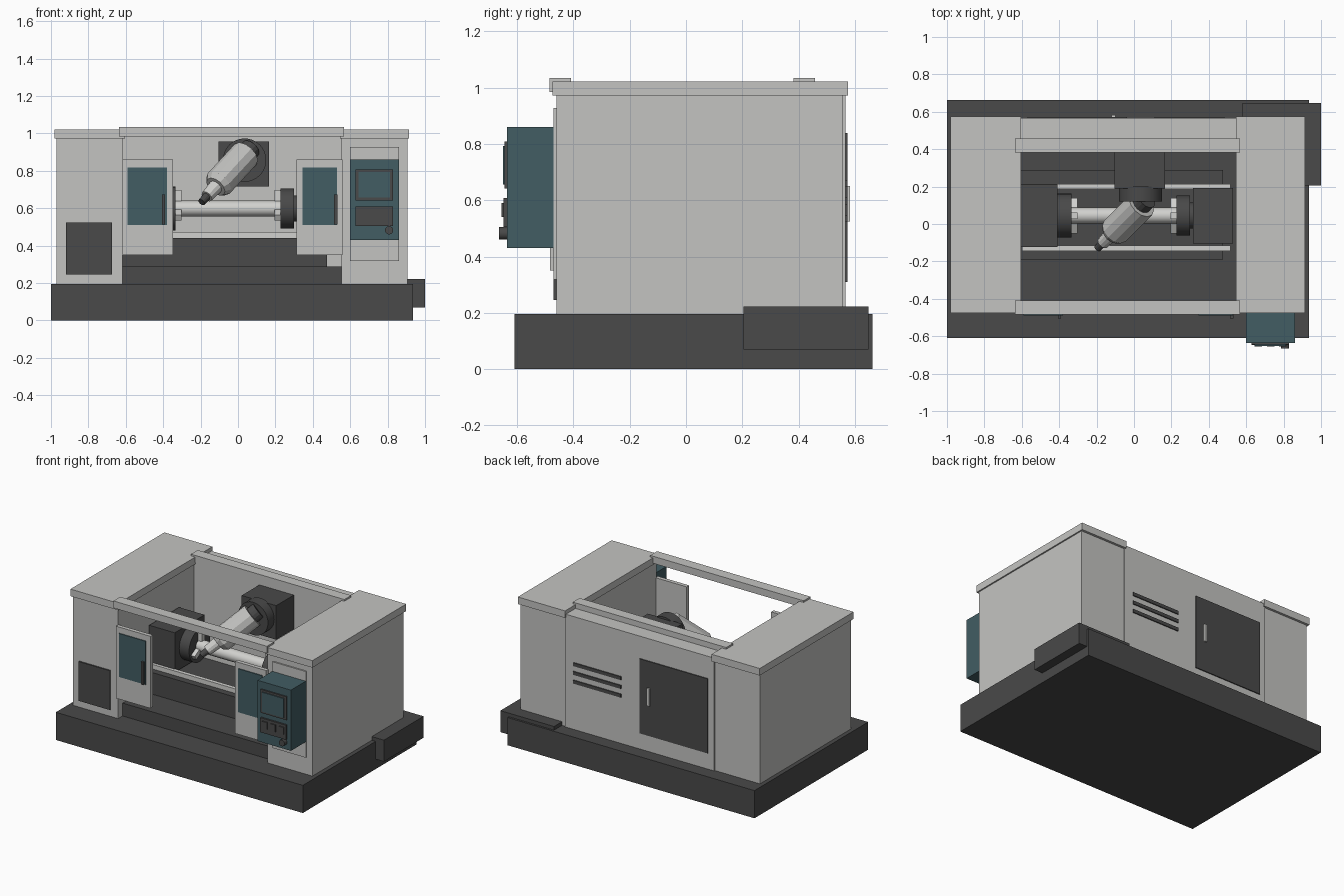
import bpy, math
from mathutils import Vector


def material(name, rgb):
    m = bpy.data.materials.new(name)
    m.diffuse_color = (*rgb, 1)
    return m


LIGHT = material("light grey paint", (0.55, 0.55, 0.535))
DARK = material("dark grey paint", (0.067, 0.067, 0.067))
TEAL = material("teal panel", (0.054, 0.109, 0.125))
METAL = material("bright metal", (0.64, 0.64, 0.62))


def finish(name, mat):
    ob = bpy.context.object
    ob.name = name
    ob.data.materials.append(mat)
    return ob


def box(name, mat, x0, x1, y0, y1, z0, z1):
    bpy.ops.mesh.primitive_cube_add(size=1, location=((x0 + x1) / 2, (y0 + y1) / 2, (z0 + z1) / 2))
    ob = finish(name, mat)
    ob.scale = (x1 - x0, y1 - y0, z1 - z0)
    bpy.ops.object.transform_apply(location=False, rotation=False, scale=True)
    return ob


def rod(name, mat, a, b, r0, r1=None, sides=32, smooth=True):
    a, b = Vector(a), Vector(b)
    d = b - a
    bpy.ops.mesh.primitive_cone_add(vertices=sides, radius1=r0, radius2=r0 if r1 is None else r1,
                                    depth=d.length, location=(a + b) / 2)
    ob = finish(name, mat)
    ob.rotation_euler = d.to_track_quat('Z', 'Y').to_euler()
    if smooth:
        bpy.ops.object.shade_smooth_by_angle(angle=math.radians(30))
    return ob


# Base and rear side tank
box("base", DARK, -1, 0.935, -0.61, 0.662, 0, 0.196)
box("side_tank", DARK, 0.58, 1, 0.205, 0.648, 0.07, 0.222)

# Side cabinets with overhanging caps
for side, x0, x1, c0, c1 in (("left", -0.97, -0.617, -0.98, -0.603),
                             ("right", 0.553, 0.905, 0.545, 0.915)):
    box(side + "_cabinet", LIGHT, x0, x1, -0.46, 0.558, 0.196, 0.975)
    box(side + "_cap", LIGHT, c0, c1, -0.475, 0.575, 0.972, 1.022)

# Rear wall and top cross rails
box("rear_wall", LIGHT, -0.617, 0.553, 0.387, 0.566, 0.196, 0.995)
box("front_cross_rail", LIGHT, -0.636, 0.566, -0.485, -0.408, 0.984, 1.034)
box("rear_cross_rail", LIGHT, -0.636, 0.566, 0.382, 0.458, 0.984, 1.034)

# Rear door, handle and vent slots
box("rear_door", DARK, -0.57, -0.037, 0.56, 0.573, 0.31, 0.838)
box("rear_door_handle", METAL, -0.12, -0.1, 0.57, 0.583, 0.525, 0.65)
for i in range(3):
    z = 0.535 + i * 0.062
    box("rear_vent", DARK, 0.11, 0.485, 0.56, 0.573, z - 0.012, z + 0.012)

# Front vent and sliding doors
box("front_vent", DARK, -0.92, -0.675, -0.47, -0.45, 0.245, 0.523)
for side, x0, x1, w0, w1, h in (("left", -0.617, -0.348, -0.59, -0.38, -0.398),
                                ("right", 0.314, 0.56, 0.345, 0.53, 0.523)):
    box(side + "_door", LIGHT, x0, x1, -0.484, -0.456, 0.35, 0.86)
    box(side + "_door_window", TEAL, w0, w1, -0.49, -0.48, 0.51, 0.818)
    box(side + "_door_handle", DARK, h - 0.009, h + 0.009, -0.505, -0.485, 0.512, 0.672)

# Control cabinet
box("control_mount", LIGHT, 0.6, 0.86, -0.47, -0.45, 0.318, 0.928)
box("control_box", TEAL, 0.598, 0.86, -0.636, -0.465, 0.43, 0.86)
box("screen_frame", DARK, 0.628, 0.83, -0.645, -0.63, 0.642, 0.808)
box("screen", TEAL, 0.645, 0.813, -0.651, -0.643, 0.656, 0.793)
box("keypad", DARK, 0.628, 0.83, -0.648, -0.63, 0.505, 0.608)
for x in (0.665, 0.73, 0.795):
    box("keypad_key", DARK, x - 0.02, x + 0.02, -0.655, -0.645, 0.54, 0.59)
rod("control_knob", DARK, (0.808, -0.63, 0.482), (0.808, -0.665, 0.482), 0.022, sides=24)

# Machine bed and guide rails
box("lower_bed", DARK, -0.617, 0.553, -0.41, 0.39, 0.19, 0.287)
box("upper_bed", DARK, -0.617, 0.475, -0.19, 0.29, 0.28, 0.44)
for y in (-0.13, 0.2):
    box("guide_rail", METAL, -0.6, 0.515, y - 0.014, y + 0.014, 0.435, 0.472)

# Headstock, tailstock, chucks and workpiece
CY, CZ = 0.045, 0.598
box("headstock", DARK, -0.61, -0.41, -0.122, 0.212, 0.45, 0.73)
box("tailstock", DARK, 0.315, 0.53, -0.105, 0.193, 0.45, 0.72)
rod("left_chuck", DARK, (-0.415, CY, CZ), (-0.333, CY, CZ), 0.117)
rod("right_chuck", DARK, (0.226, CY, CZ), (0.3, CY, CZ), 0.107)
rod("tail_quill", DARK, (0.295, CY, CZ), (0.32, CY, CZ), 0.07)
rod("workpiece", METAL, (-0.335, CY, CZ), (0.23, CY, CZ), 0.042, sides=16)
for x0, x1 in ((-0.338, -0.303), (0.196, 0.23)):
    for k in range(3):
        a = math.radians(90 + k * 120)
        jaw = box("chuck_jaw", METAL, x0, x1, -0.017, 0.017, -0.03, 0.03)
        jaw.location = ((x0 + x1) / 2, CY + 0.07 * math.cos(a), CZ + 0.07 * math.sin(a))
        jaw.rotation_euler.x = a - math.pi / 2

# Tool slide with swivel disc
box("tool_slide", DARK, -0.104, 0.166, 0.19, 0.39, 0.716, 0.957)
rod("swivel_disc", DARK, (0.035, 0.2, 0.857), (0.035, 0.12, 0.857), 0.116)

# Tilted tool spindle, measured back from the tool tip
TIP = Vector((-0.195, -0.13, 0.632))
AXIS = Vector((0.56, 0.56, 0.61)).normalized()
for name, mat, t0, t1, r0, r1, n in (
        ("cutting_tool", DARK, 0, 0.06, 0.02, 0.023, 12),
        ("spindle_nose", METAL, 0.05, 0.15, 0.033, 0.04, 12),
        ("spindle_collar", LIGHT, 0.135, 0.165, 0.06, 0.08, 12),
        ("spindle_body", LIGHT, 0.165, 0.42, 0.08, 0.08, 12),
        ("spindle_tail", DARK, 0.41, 0.47, 0.055, 0.055, 16)):
    rod(name, mat, TIP + AXIS * t0, TIP + AXIS * t1, r0, r1, n, smooth=False)
